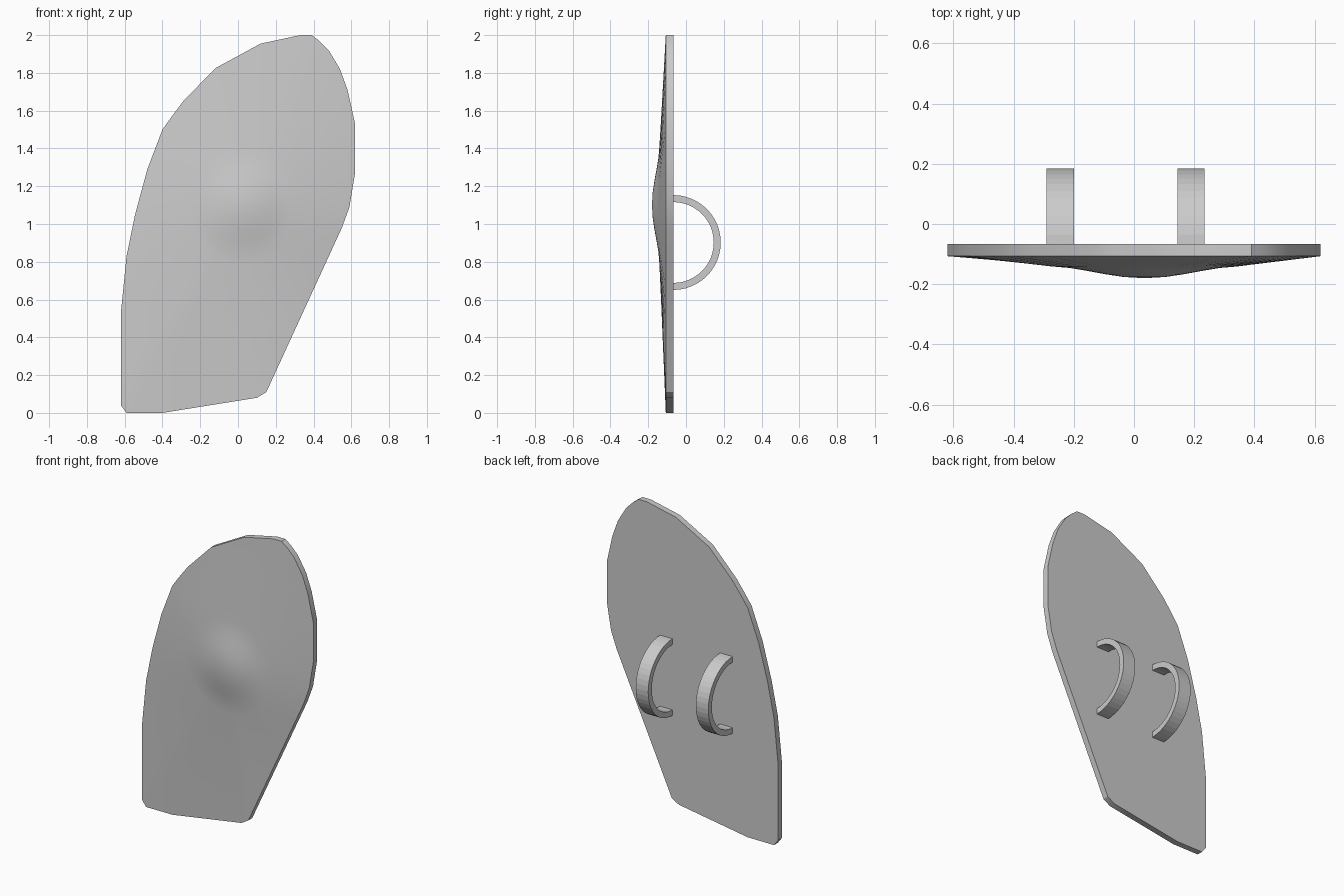
import bpy, bmesh, math
from mathutils import Vector

if "Cube" in bpy.data.objects:
    bpy.data.objects.remove(bpy.data.objects["Cube"])

grey = bpy.data.materials.new("plain grey")
grey.diffuse_color = (0.6, 0.6, 0.6, 1)
grey.use_nodes = True
grey.node_tree.nodes["Principled BSDF"].inputs["Base Color"].default_value = grey.diffuse_color


def make_object(name, bm):
    bmesh.ops.recalc_face_normals(bm, faces=bm.faces)
    mesh = bpy.data.meshes.new(name)
    bm.to_mesh(mesh)
    bm.free()
    mesh.materials.append(grey)
    obj = bpy.data.objects.new(name, mesh)
    bpy.context.collection.objects.link(obj)
    return obj


# Shield outline (x, z)
OUTLINE = [(.33, 2), (.39, 2), (.43, 1.97), (.48, 1.92), (.54, 1.82), (.58, 1.71),
           (.62, 1.53), (.62, 1.27), (.59, 1.09), (.55, .98), (.15, .11), (.10, .08),
           (-.40, 0), (-.59, 0), (-.62, .04), (-.62, .53), (-.59, .83), (-.545, 1.05),
           (-.48, 1.29), (-.40, 1.50), (-.35, 1.57), (-.29, 1.65), (-.12, 1.825),
           (0, 1.89), (.12, 1.955)]
BACK_Y, RIM_Y = -0.067, -0.107
BOSS = Vector((0.035, 1.1))

# Split long edges so the boss rings stay round
points = []
for i, p in enumerate(OUTLINE):
    a, b = Vector(p), Vector(OUTLINE[(i + 1) % len(OUTLINE)])
    n = max(1, math.ceil((b - a).length / 0.13))
    points += [a.lerp(b, k / n) for k in range(n)]

# Shield: flat back, straight rim, front sloping up to a rounded boss
bm = bmesh.new()
rings = [[bm.verts.new((p.x, y, p.y)) for p in points] for y in (BACK_Y, RIM_Y)]
for radius, y in ((.31, -.141), (.25, -.146), (.19, -.156), (.13, -.167), (.07, -.176)):
    ring = []
    for p in points:
        q = BOSS + (p - BOSS).normalized() * radius
        ring.append(bm.verts.new((q.x, y, q.y)))
    rings.append(ring)
count = len(points)
for lower, upper in zip(rings, rings[1:]):
    for i in range(count):
        j = (i + 1) % count
        bm.faces.new((lower[i], lower[j], upper[j], upper[i]))
tip = bm.verts.new((BOSS.x, -.18, BOSS.y))
for i in range(count):
    bm.faces.new((rings[-1][i], rings[-1][(i + 1) % count], tip))
bm.faces.new(rings[0])
shield = make_object("shield_plate", bm)
bpy.context.view_layer.objects.active = shield
shield.select_set(True)
bpy.ops.object.shade_smooth_by_angle(angle=math.radians(25))
shield.select_set(False)


# Half-ring grips on the back
def grip(name, x0, x1, segments=24):
    bm = bmesh.new()
    sections = []
    for k in range(segments + 1):
        a = math.pi * (k / segments - 0.5)
        sections.append([bm.verts.new((x, BACK_Y + r * math.cos(a), .902 + r * math.sin(a)))
                         for x, r in ((x0, .214), (x1, .214), (x1, .251), (x0, .251))])
    for s, t in zip(sections, sections[1:]):
        for i in range(4):
            j = (i + 1) % 4
            bm.faces.new((s[i], s[j], t[j], t[i]))
    bm.faces.new(sections[0])
    bm.faces.new(sections[-1])
    make_object(name, bm)


grip("left_grip", -.29, -.20)
grip("right_grip", .145, .235)
